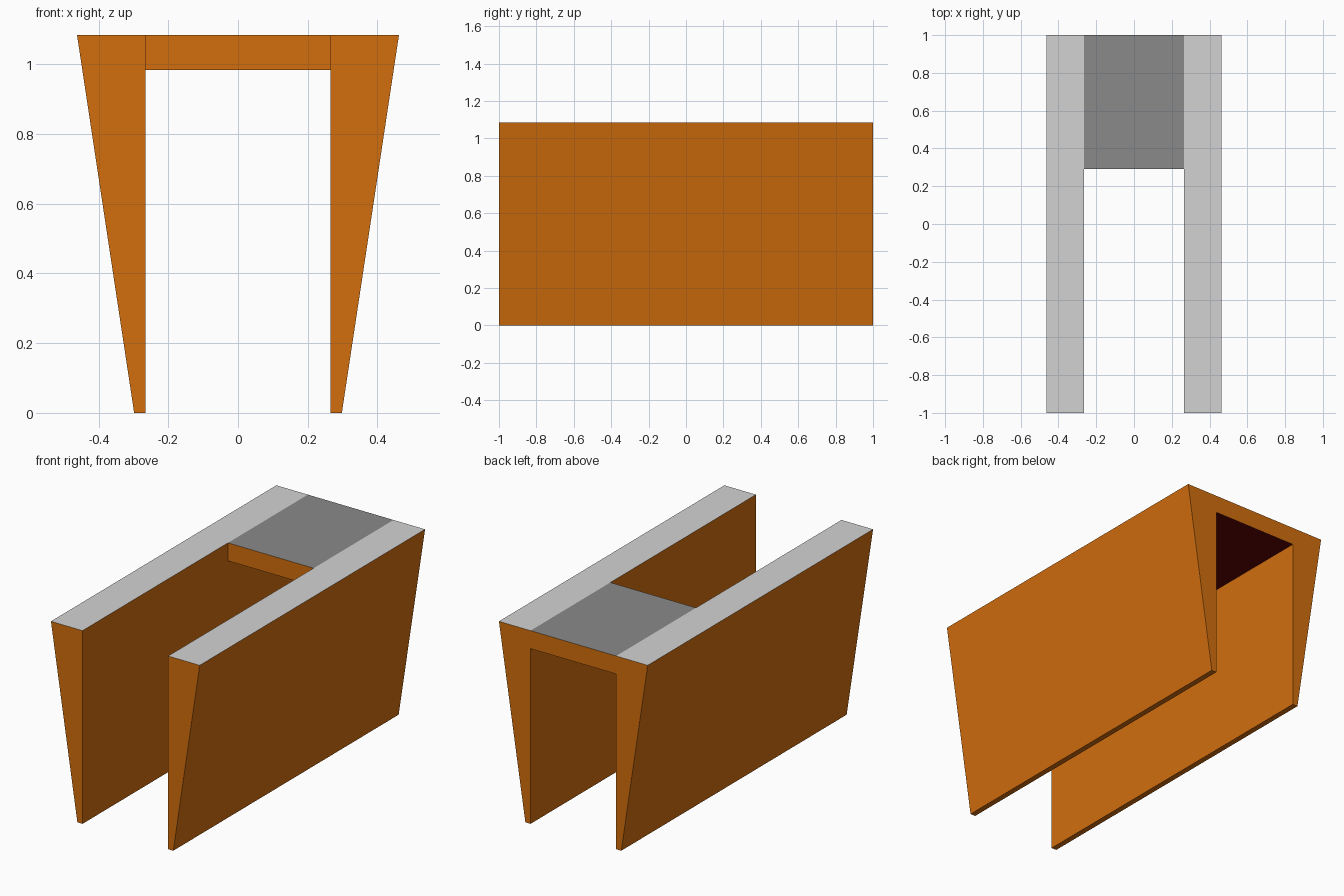
import bpy

if "Cube" in bpy.data.objects:
    bpy.data.objects.remove(bpy.data.objects["Cube"])

IN, OUT_LOW, OUT_TOP = 0.266, 0.298, 0.462   # wall cross-section
H, DECK_LOW, DECK_FRONT = 1.085, 0.984, 0.291


def material(name, rgb):
    m = bpy.data.materials.new(name)
    m.diffuse_color = (*rgb, 1)
    m.use_nodes = True
    m.node_tree.nodes["Principled BSDF"].inputs["Base Color"].default_value = m.diffuse_color
    return m


orange = material("orange", (0.644, 0.156, 0.004))
light_grey = material("light grey", (0.651, 0.651, 0.651))
dark_grey = material("dark grey", (0.254, 0.254, 0.254))
dark_red = material("dark red", (0.127, 0.0015, 0.0015))


def extrude_profile(name, profile, y0, y1, side, top, bottom):
    """Extrude a counter-clockwise x-z profile along y; colour by face direction."""
    n = len(profile)
    verts = [(x, y, z) for y in (y0, y1) for x, z in profile]
    faces = [tuple(range(n)), tuple(reversed(range(n, 2 * n)))]
    faces += [(i, i + n, (i + 1) % n + n, (i + 1) % n) for i in range(n)]
    mesh = bpy.data.meshes.new(name)
    mesh.from_pydata(verts, [], faces)
    for m in (side, top, bottom):
        mesh.materials.append(m)
    for p in mesh.polygons:
        p.material_index = 1 if p.normal.z > 0.9 else 2 if p.normal.z < -0.9 else 0
    obj = bpy.data.objects.new(name, mesh)
    bpy.context.collection.objects.link(obj)


# Tapered side walls, mirrored across x
right = [(IN, 0), (OUT_LOW, 0), (OUT_TOP, H), (IN, H)]
left = [(-x, z) for x, z in reversed(right)]
extrude_profile("right_wall", right, -1, 1, orange, light_grey, orange)
extrude_profile("left_wall", left, -1, 1, orange, light_grey, orange)

# Bridge deck joining the walls at the back
deck = [(-IN, DECK_LOW), (IN, DECK_LOW), (IN, H), (-IN, H)]
extrude_profile("bridge_deck", deck, DECK_FRONT, 1, orange, dark_grey, dark_red)
